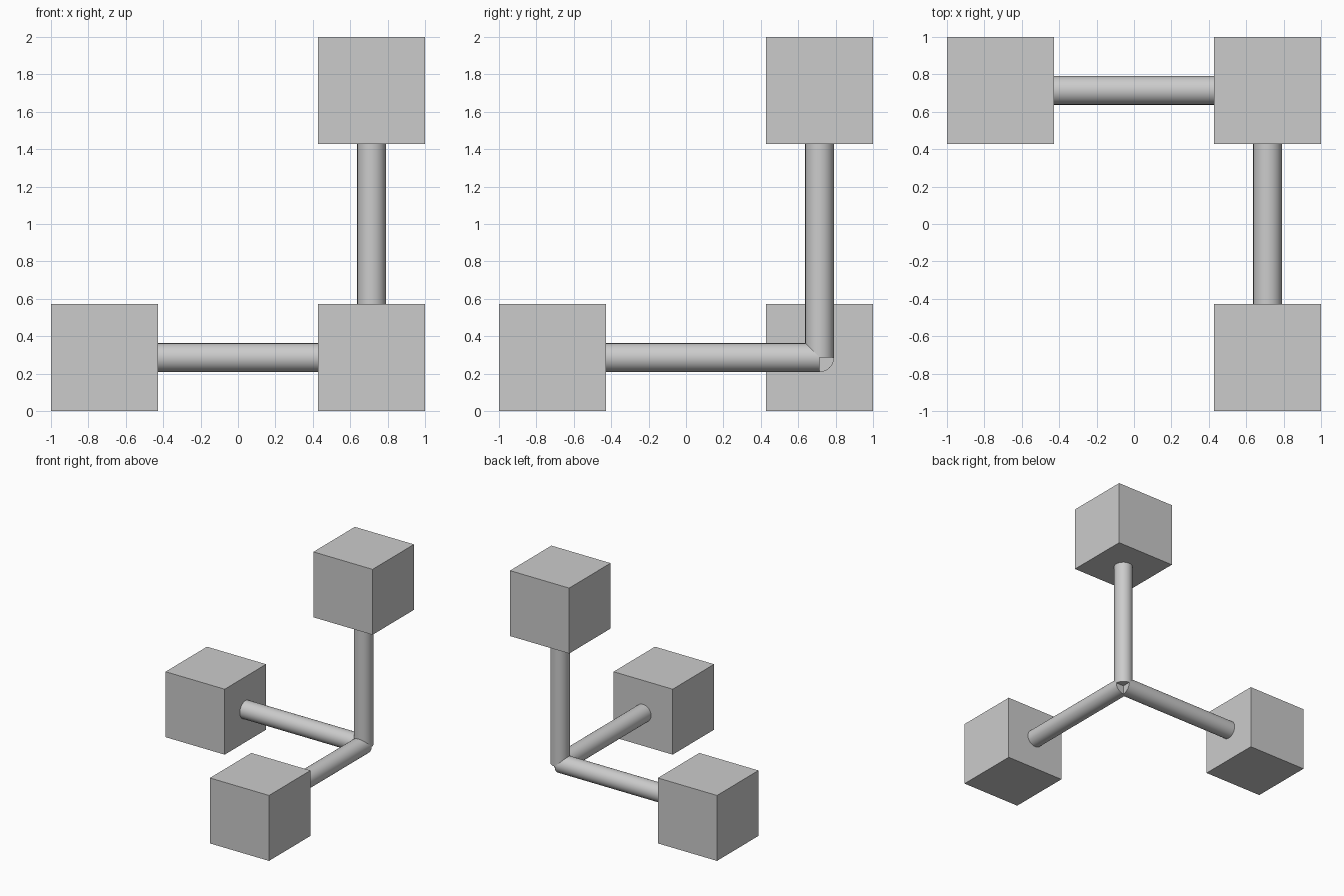
import bpy
from mathutils import Vector

if "Cube" in bpy.data.objects:
    bpy.data.objects.remove(bpy.data.objects["Cube"])

C = 5 / 7          # offset of cube centres and of the rod junction
H = 2 / 7          # half a cube
R = 0.077          # rod radius
CORNER = Vector((C, C, H))
EMBED = 0.01       # rods sink slightly into the cubes


def arm(name, direction):
    d = Vector(direction)
    # end cube
    bpy.ops.mesh.primitive_cube_add(size=2 * H, location=CORNER + d * 2 * C)
    bpy.context.object.name = name + "_cube"
    # rod from the junction, flat-ended exactly at its centre
    length = 2 * C - H + EMBED
    bpy.ops.mesh.primitive_cylinder_add(
        vertices=48, radius=R, depth=length,
        location=CORNER + d * length / 2,
        rotation=d.to_track_quat('Z', 'Y').to_euler())
    bpy.context.object.name = name + "_rod"
    bpy.ops.object.shade_smooth_by_angle()


# three perpendicular arms sharing one corner
arm("left", (-1, 0, 0))
arm("front", (0, -1, 0))
arm("upper", (0, 0, 1))
